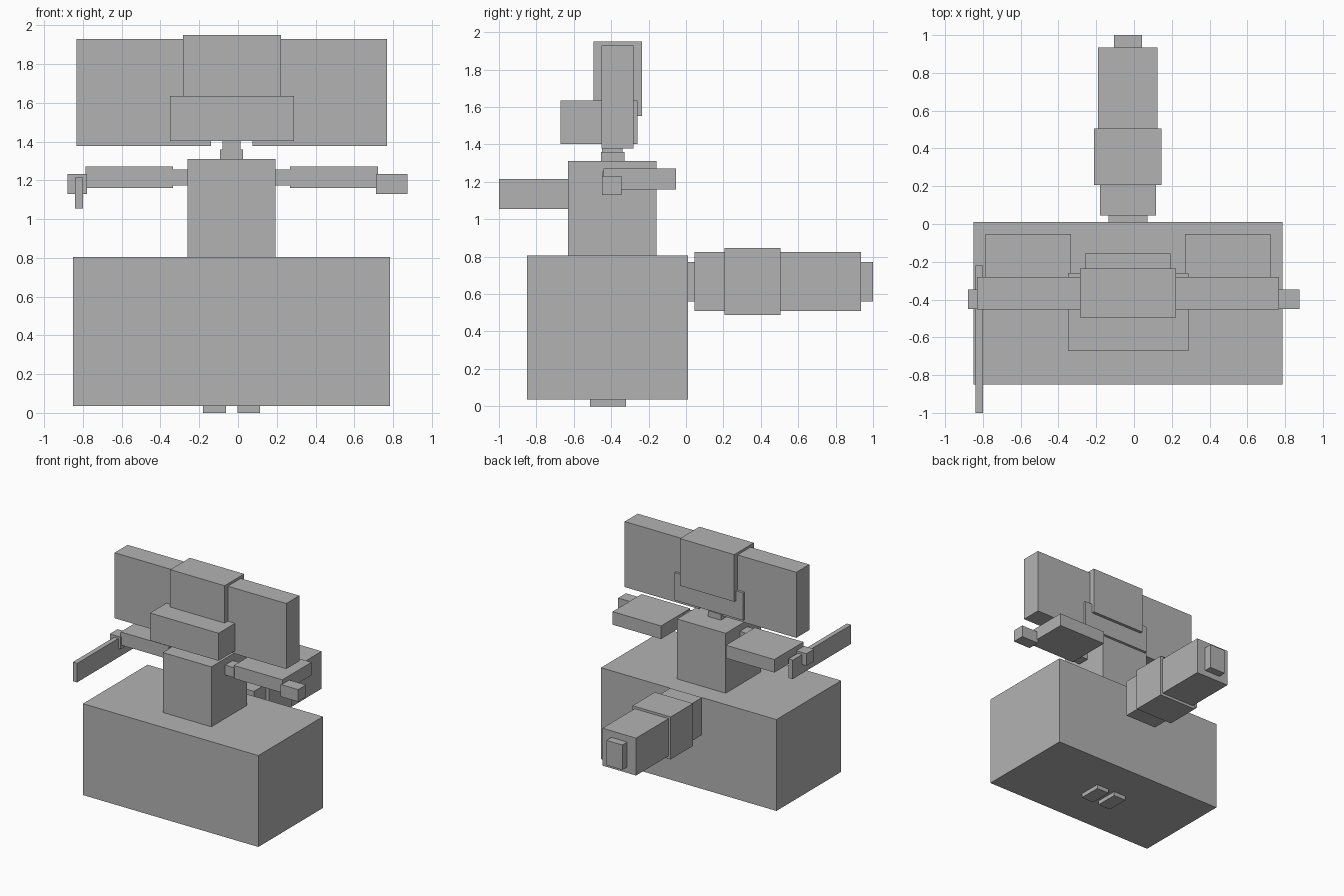
import bpy

cube = bpy.data.objects.get("Cube")
if cube:
    bpy.data.objects.remove(cube, do_unlink=True)

GREY = (0.45, 0.45, 0.45, 1.0)
grey = bpy.data.materials.new("plain grey")
grey.use_nodes = True
grey.diffuse_color = GREY
grey.node_tree.nodes["Principled BSDF"].inputs["Base Color"].default_value = GREY


def box(name, x, y, z):
    """Flat-faced box from its (low, high) limits on each axis."""
    spans = (x, y, z)
    bpy.ops.mesh.primitive_cube_add(size=1, location=[(a + b) / 2 for a, b in spans])
    ob = bpy.context.object
    ob.name = ob.data.name = name
    for v in ob.data.vertices:
        for i, (a, b) in enumerate(spans):
            v.co[i] *= b - a
    ob.data.materials.append(grey)
    return ob


# The figure's middle plane lies slightly to its right
MID = -0.0325


def pair(name, near, far, y, z):
    """Left and right boxes between two distances from the middle plane."""
    box("left_" + name, (MID + near, MID + far), y, z)
    box("right_" + name, (MID - far, MID - near), y, z)


# Body
box("lower_body", (-0.85, 0.785), (-0.85, 0.01), (0.035, 0.805))
box("torso", (-0.26, 0.193), (-0.63, -0.157), (0.80, 1.31))
pair("foot", 0.029, 0.147, (-0.513, -0.32), (0.0, 0.04))

# Neck and head
box("neck_base", (-0.094, 0.026), (-0.455, -0.33), (1.305, 1.36))
box("neck_top", (-0.08, 0.013), (-0.45, -0.34), (1.355, 1.41))
box("head", (-0.35, 0.289), (-0.672, -0.26), (1.403, 1.635))
box("head_crest", (-0.285, 0.222), (-0.495, -0.235), (1.553, 1.95))
pair("ear", 0.107, 0.80, (-0.453, -0.28), (1.378, 1.93))

# Arms
pair("shoulder", 0.22, 0.31, (-0.447, -0.345), (1.172, 1.255))
pair("sleeve", 0.302, 0.754, (-0.44, -0.053), (1.16, 1.27))
box("left_hand", (0.712, 0.875), (-0.45, -0.346), (1.13, 1.232))
box("right_hand", (-0.88, -0.778), (-0.45, -0.346), (1.13, 1.232))
box("held_stick", (-0.84, -0.80), (-1.0, -0.22), (1.055, 1.215))

# Tail: (half width, y start, y end, z low, z high) for each segment
tail = [
    (0.103, 0.005, 0.048, 0.56, 0.77),
    (0.148, 0.045, 0.21, 0.51, 0.825),
    (0.178, 0.207, 0.505, 0.487, 0.845),
    (0.157, 0.50, 0.935, 0.51, 0.825),
    (0.074, 0.93, 1.0, 0.56, 0.77),
]
for i, (w, y0, y1, z0, z1) in enumerate(tail, 1):
    box(f"tail_segment_{i}", (MID - w, MID + w), (y0, y1), (z0, z1))
